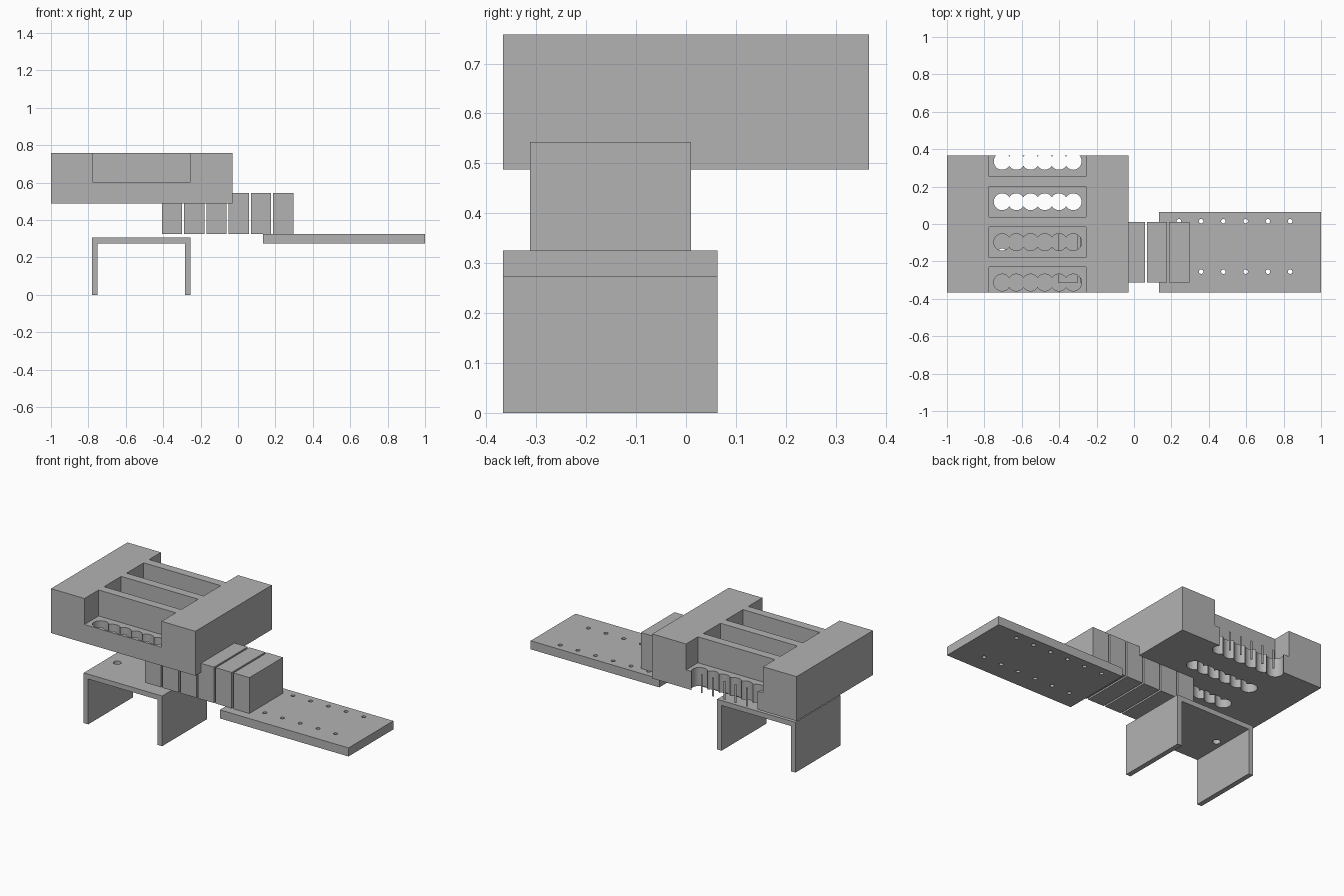
import bpy
import math

default_cube = bpy.data.objects.get("Cube")
if default_cube:
    bpy.data.objects.remove(default_cube, do_unlink=True)

GREY = (0.45, 0.45, 0.45, 1.0)
grey = bpy.data.materials.new("plain_grey")
grey.use_nodes = True
grey.diffuse_color = GREY
grey.node_tree.nodes["Principled BSDF"].inputs["Base Color"].default_value = GREY


def box(name, x, y, z):
    """Box from (min, max) ranges."""
    bpy.ops.mesh.primitive_cube_add(size=1, location=[sum(r) / 2 for r in (x, y, z)])
    ob = bpy.context.object
    ob.name = name
    ob.scale = [r[1] - r[0] for r in (x, y, z)]
    bpy.ops.object.transform_apply(location=True, rotation=False, scale=True)
    ob.data.materials.append(grey)
    return ob


def drill(name, x, y, z, radius, sides=32):
    """Upright round cutter through the z range."""
    bpy.ops.mesh.primitive_cylinder_add(vertices=sides, radius=radius, depth=z[1] - z[0],
                                        location=(x, y, sum(z) / 2))
    ob = bpy.context.object
    ob.name = name
    ob.data.materials.append(grey)
    return ob


def combine(target, other, operation="DIFFERENCE"):
    """Apply a boolean and discard the second object."""
    other.hide_render = True
    bpy.ops.object.select_all(action="DESELECT")
    target.select_set(True)
    bpy.context.view_layer.objects.active = target
    mod = target.modifiers.new("cut", "BOOLEAN")
    mod.operation = operation
    mod.solver = "EXACT"
    mod.object = other
    bpy.ops.object.modifier_apply(modifier=mod.name)
    bpy.data.objects.remove(other, do_unlink=True)


def smooth(ob):
    bpy.ops.object.select_all(action="DESELECT")
    ob.select_set(True)
    bpy.context.view_layer.objects.active = ob
    bpy.ops.object.shade_smooth_by_angle(angle=math.radians(30))


# Upper housing: four wide slots, each with a row of overlapping round holes
housing = box("housing", (-1, -0.03), (-0.367, 0.367), (0.488, 0.758))
for row in range(4):
    y = -0.313 + 0.216 * row
    combine(housing, box("slot_cutter", (-0.775, -0.257), (y - 0.082, y + 0.082), (0.6, 0.9)))
    for i in range(6):
        combine(housing, drill("hole_cutter", -0.705 + 0.076 * i, y, (0.4, 0.7), 0.045))
smooth(housing)

# Row of separate blocks under the housing
for i in range(6):
    x = -0.407 + 0.119 * i
    box(f"block_{i + 1}", (x, x + 0.108), (-0.313, 0.01), (0.325, 0.543))

# Flat plate with two rows of small holes
plate = box("plate", (0.135, 1), (-0.367, 0.063), (0.273, 0.325))
for y in (-0.255, 0.015):
    for i in range(6):
        combine(plate, drill("pin_cutter", 0.24 + 0.119 * i, y, (0.2, 0.4), 0.012, 20))
smooth(plate)

# Channel bracket with open underside and mounting holes
bracket = box("bracket", (-0.78, -0.253), (-0.367, 0.063), (0, 0.305))
combine(bracket, box("channel_cutter", (-0.75, -0.283), (-0.5, 0.2), (-0.1, 0.275)))
for x in (-0.705, -0.328):
    combine(bracket, drill("mount_cutter", x, -0.152, (0.2, 0.4), 0.022, 24))
smooth(bracket)
